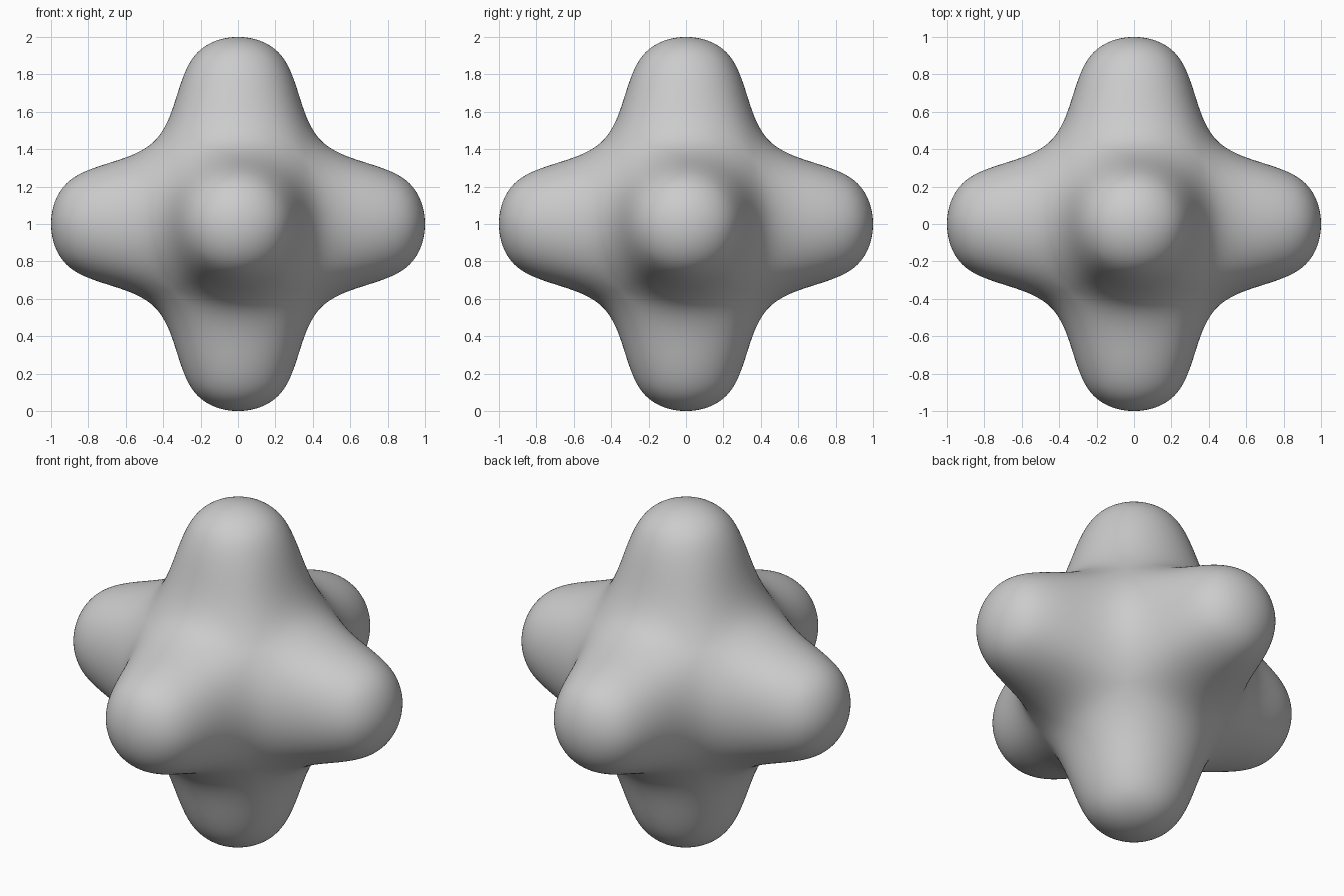
import bpy, bmesh

if "Cube" in bpy.data.objects:
    bpy.data.objects.remove(bpy.data.objects["Cube"])

# Half-width of the core cube; the arms are one cube long, and the
# smoothed arm tips land exactly 1 unit from the centre.
A = 36 / (920 / 9)

# Six-armed cage: a cube with every face extruded outwards by its own width
bm = bmesh.new()
bmesh.ops.create_cube(bm, size=2 * A)
bm.normal_update()
normals = [f.normal.copy() for f in bm.faces]
result = bmesh.ops.extrude_discrete_faces(bm, faces=bm.faces[:])
for face in result["faces"]:
    axis = max(normals, key=lambda n: n.dot(face.calc_center_median()))
    bmesh.ops.translate(bm, verts=face.verts[:], vec=axis * 2 * A)
bmesh.ops.recalc_face_normals(bm, faces=bm.faces[:])
for face in bm.faces:
    face.smooth = True

mesh = bpy.data.meshes.new("six_armed_blob")
bm.to_mesh(mesh)
bm.free()

blob = bpy.data.objects.new("six_armed_blob", mesh)
blob.location.z = 1
bpy.context.collection.objects.link(blob)

# Rounding
subsurf = blob.modifiers.new("rounding", "SUBSURF")
subsurf.levels = subsurf.render_levels = 5
